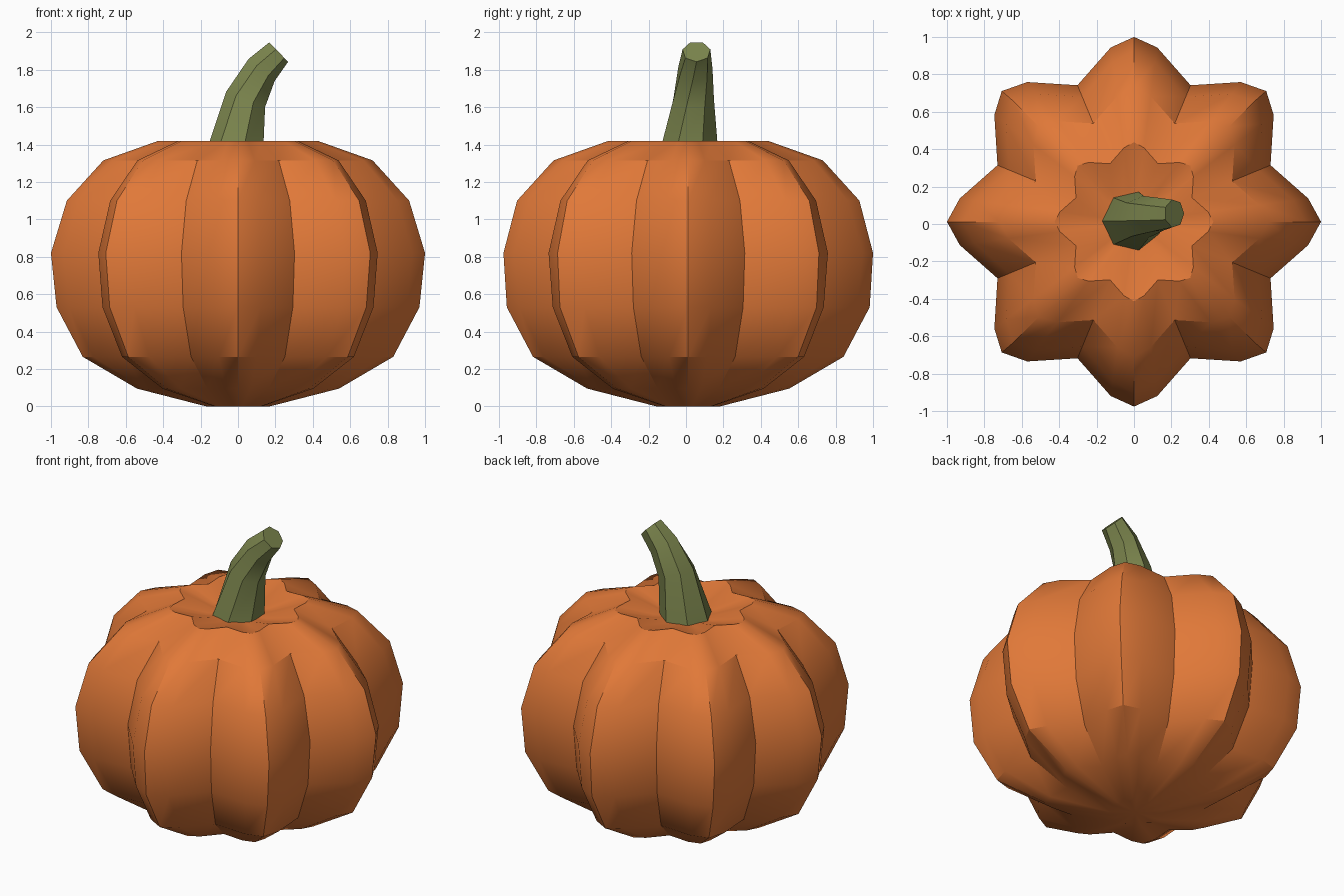
import bpy, bmesh, math
from mathutils import Vector

if "Cube" in bpy.data.objects:
    bpy.data.objects.remove(bpy.data.objects["Cube"])


def material(name, rgb):
    m = bpy.data.materials.new(name)
    m.diffuse_color = (*rgb, 1)
    m.use_nodes = True
    m.node_tree.nodes["Principled BSDF"].inputs["Base Color"].default_value = m.diffuse_color
    return m


def loft(name, rings, mat, start=None, end=None):
    """Skin a stack of rings; close each end with a fan to a point or one flat face."""
    bm = bmesh.new()
    loops = [[bm.verts.new(p) for p in ring] for ring in rings]
    n = len(loops[0])
    for a, b in zip(loops, loops[1:]):
        for i in range(n):
            j = (i + 1) % n
            bm.faces.new((a[i], a[j], b[j], b[i]))
    for loop, tip in ((loops[0], start), (loops[-1], end)):
        if tip is None:
            bm.faces.new(loop)
        else:
            c = bm.verts.new(tip)
            for i in range(n):
                bm.faces.new((loop[i], loop[(i + 1) % n], c))
    bmesh.ops.recalc_face_normals(bm, faces=bm.faces)
    me = bpy.data.meshes.new(name)
    bm.to_mesh(me)
    bm.free()
    me.materials.append(mat)
    ob = bpy.data.objects.new(name, me)
    bpy.context.collection.objects.link(ob)
    bpy.ops.object.select_all(action='DESELECT')
    ob.select_set(True)
    bpy.context.view_layer.objects.active = ob
    bpy.ops.object.shade_smooth_by_angle(angle=math.radians(30))
    return ob


orange = material("pumpkin_orange", (0.75, 0.19, 0.04))
green = material("stem_green", (0.20, 0.235, 0.075))

# Ribbed body: eight lobes, each a ridge, two shoulders and a groove
CY = 0.012
lobe = [(0, 1.0), (7.6, 0.94), (22.5, 0.79), (37.4, 0.94)]
section = [(math.radians(45 * k + a), r) for k in range(8) for a, r in lobe]
profile = [(0.17, 0.0), (0.54, 0.095), (0.83, 0.265), (0.97, 0.53), (1.0, 0.82),
           (0.915, 1.10), (0.72, 1.315), (0.425, 1.42), (0.2, 1.365)]
body = [[(s * r * math.cos(a), CY + (s * r - CY * (s == 1 and r == 1)) * math.sin(a), z)
         for a, r in section] for s, z in profile]
loft("pumpkin_body", body, orange, start=(0, CY, 0.0), end=(0, CY, 1.35))

# Bent seven-sided stem, tapering and twisting: x, y, z, radius, tilt, twist
path = [(-0.012, 0.015, 1.35, 0.162, 0, 0), (0.042, 0.035, 1.64, 0.115, 21, 9),
        (0.125, 0.048, 1.80, 0.094, 40, 18), (0.215, 0.056, 1.897, 0.076, 46, 25.7)]
stem = []
for x, y, z, r, tilt, twist in path:
    t = math.radians(tilt)
    u = Vector((math.cos(t), 0, -math.sin(t)))
    ring = []
    for i in range(7):
        a = math.radians(180 + twist) + i * math.tau / 7
        ring.append(Vector((x, y, z)) + u * r * math.cos(a) + Vector((0, r * math.sin(a), 0)))
    stem.append(ring)
loft("stem", stem, green)
